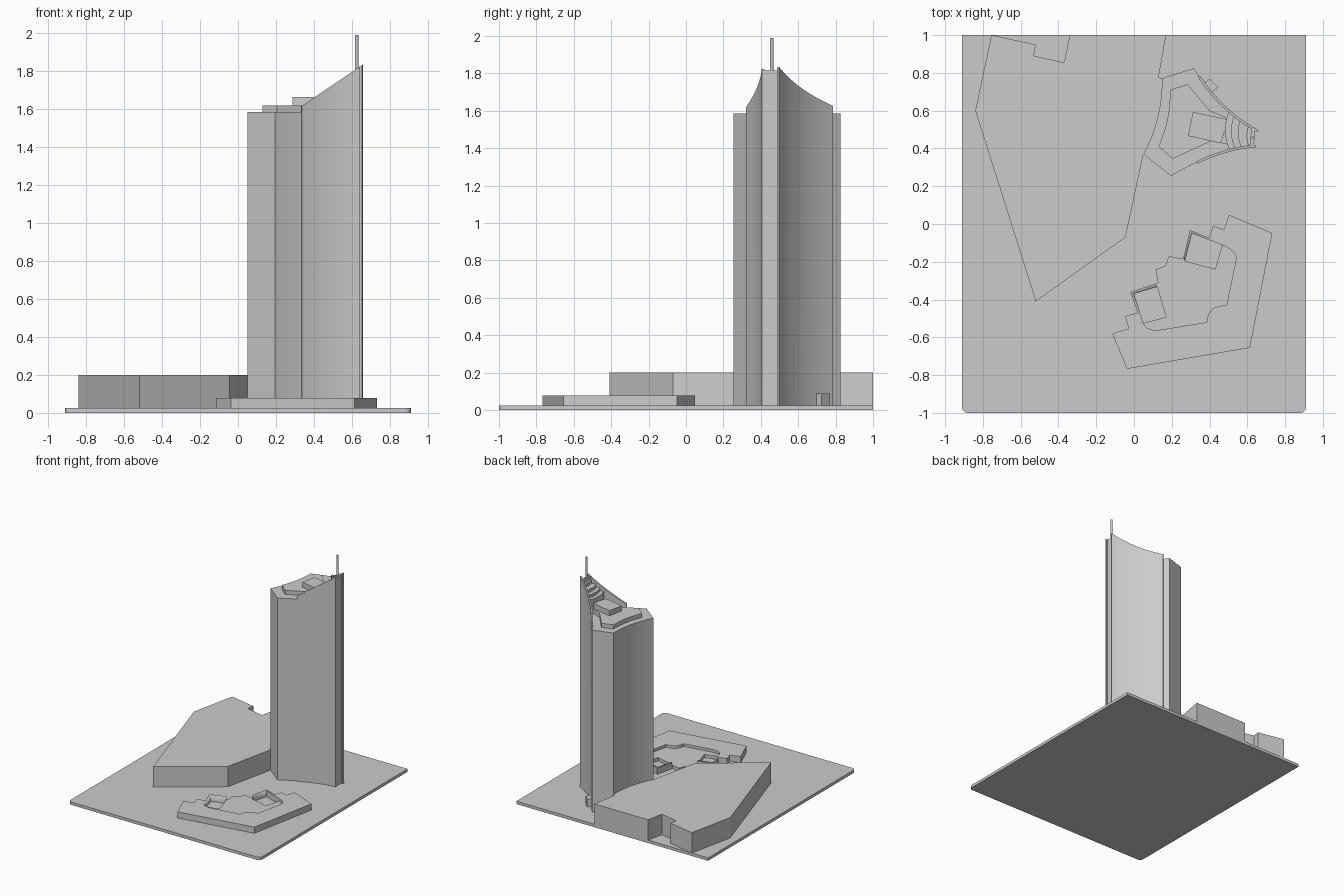
import bpy, bmesh, math
from mathutils import Vector

cube = bpy.data.objects.get("Cube")
if cube:
    bpy.data.objects.remove(cube, do_unlink=True)

GREY = bpy.data.materials.new("model_grey")
GREY.use_nodes = True
GREY.diffuse_color = (0.6, 0.6, 0.6, 1)
GREY.node_tree.nodes["Principled BSDF"].inputs["Base Color"].default_value = (0.6, 0.6, 0.6, 1)

GROUND = 0.025
ROOF = 1.585


def activate(ob):
    bpy.ops.object.select_all(action='DESELECT')
    ob.select_set(True)
    bpy.context.view_layer.objects.active = ob


def prism(name, outline, bottom, top):
    """Extrude a plan outline; top is a height or a function of x."""
    height = top if callable(top) else (lambda x: top)
    bm = bmesh.new()
    low = [bm.verts.new((p[0], p[1], bottom)) for p in outline]
    high = [bm.verts.new((p[0], p[1], height(p[0]))) for p in outline]
    bm.faces.new(low)
    bm.faces.new(high)
    for i in range(len(outline)):
        j = (i + 1) % len(outline)
        bm.faces.new((low[i], low[j], high[j], high[i]))
    bmesh.ops.recalc_face_normals(bm, faces=bm.faces)
    mesh = bpy.data.meshes.new(name)
    bm.to_mesh(mesh)
    bm.free()
    mesh.materials.append(GREY)
    ob = bpy.data.objects.new(name, mesh)
    bpy.context.collection.objects.link(ob)
    activate(ob)
    bpy.ops.object.shade_smooth_by_angle(angle=math.radians(25))
    return ob


def cut(target, cutter):
    mod = target.modifiers.new("cut", 'BOOLEAN')
    mod.operation = 'DIFFERENCE'
    mod.solver = 'EXACT'
    mod.object = cutter
    activate(target)
    bpy.ops.object.modifier_apply(modifier=mod.name)
    bpy.data.objects.remove(cutter, do_unlink=True)


def bezier(ctrl, start=0.0, end=1.0, n=16):
    a, b, c = (Vector(p) for p in ctrl)
    ts = [start + (end - start) * i / n for i in range(n + 1)]
    return [a * (1 - t) ** 2 + b * 2 * t * (1 - t) + c * t * t for t in ts]


def offset(path, d):
    """Shift a path sideways, positive to its left."""
    out = []
    for i, p in enumerate(path):
        t = (path[min(i + 1, len(path) - 1)] - path[max(i - 1, 0)]).normalized()
        out.append(p + Vector((-t.y, t.x)) * d)
    return out


# Base plate with rounded front corners
base = [(0.91, 1), (-0.91, 1)]
for cx, a0 in ((-0.88, 180), (0.88, 270)):
    for k in range(7):
        a = math.radians(a0 + 15 * k)
        base.append((cx + 0.03 * math.cos(a), -0.97 + 0.03 * math.sin(a)))
prism("base_plate", base, 0, GROUND)

# Large low block west of the tower
prism("west_block", [
    (-0.755, 1), (-0.84, 0.6), (-0.52, -0.41), (-0.045, -0.07), (0.05, 0.37),
    (0.2, 0.5), (0.2, 0.7), (0.148, 0.772), (0.13, 0.775), (0.17, 1), (-0.34, 1),
    (-0.37, 0.855), (-0.53, 0.89), (-0.52, 0.95)], 0.01, 0.2)

# Tower shaft with three concave sides
SOUTH = [(0.196, 0.254), (0.442, 0.398), (0.635, 0.412)]
NORTH = [(0.317, 0.825), (0.447, 0.607), (0.64, 0.5)]
WEST = [(0.148, 0.772), (0.151, 0.559), (0.05, 0.37)]
shaft = bezier(SOUTH) + bezier(NORTH)[::-1] + bezier(WEST)
prism("tower_shaft", shaft, 0.01, ROOF)


# Curved facade screens rising to the tip
def slope(x):
    return 1.62 + (x - 0.34) * 0.675


for name, ctrl, start, end, side in (("south_screen", SOUTH, 0.29, 1.02, -1),
                                     ("north_screen", NORTH, 0.1, 1.04, 1)):
    path = bezier(ctrl, start, end)
    outline = offset(path, 0.007 * side) + offset(path, -0.007 * side)[::-1]
    prism(name, outline, 0.01, slope)

# Roof storey and plant room
west_edge = bezier([(0.13, 0.41), (0.195, 0.56), (0.19, 0.71)], n=8)
prism("roof_storey", west_edge + [
    (0.285, 0.74), (0.4, 0.6), (0.5, 0.56), (0.5, 0.42), (0.41, 0.44), (0.205, 0.345)],
    ROOF - 0.01, 1.62)
prism("plant_room", [(0.312, 0.593), (0.286, 0.466), (0.46, 0.428), (0.5, 0.553)], 1.6, 1.665)

# Curved terraces stepping up to the tip, each with a bowed west edge
for i, (ts, tn, top) in enumerate(((0.68, 0.62, 1.705), (0.75, 0.7, 1.73),
                                   (0.83, 0.79, 1.755), (0.93, 0.91, 1.785))):
    s = bezier(SOUTH, ts, 1, 6)
    n = bezier(NORTH, tn, 1, 6)
    mid = (s[0] + n[0]) / 2 - Vector((0.045 - 0.008 * i, 0))
    bow = bezier([n[0], mid, s[0]], n=10)
    prism("terrace_%d" % (i + 1), s + n[::-1] + bow[1:-1], ROOF - 0.02, top)

# Tip wall between the screens
prism("tip_wall", [(0.615, 0.41), (0.635, 0.41), (0.64, 0.5), (0.62, 0.51)], 0.01, 1.815)

# Mast
bpy.ops.mesh.primitive_cylinder_add(vertices=16, radius=0.009, depth=0.3,
                                    location=(0.625, 0.458, 1.84))
mast = bpy.context.object
mast.name = "mast"
mast.data.materials.append(GREY)
bpy.ops.object.shade_smooth_by_angle(angle=math.radians(40))

# Small entrance box by the north side
prism("entrance_box", [(0.365, 0.735), (0.4, 0.77), (0.445, 0.725), (0.405, 0.688)], 0.01, 0.09)

# Low front building with a sunken roof and two courtyards
front = prism("front_building", [
    (-0.115, -0.58), (-0.037, -0.767), (0.614, -0.655), (0.732, -0.048), (0.503, 0.048),
    (0.476, -0.03), (0.418, -0.01), (0.397, -0.073), (0.296, -0.032), (0.26, -0.185),
    (0.185, -0.17), (0.165, -0.222), (0.116, -0.24), (0.127, -0.312), (-0.02, -0.36),
    (0.02, -0.47), (-0.048, -0.487), (-0.028, -0.553)], 0.01, 0.078)
bay = bezier([(0.385, -0.52), (0.39, -0.43), (0.49, -0.43)], n=8)
corner = bezier([(0.54, -0.19), (0.548, -0.145), (0.466, -0.111)], n=6)
heel = bezier([(0.05, -0.525), (0.07, -0.57), (0.14, -0.56)], n=6)
cut(front, prism("sunken_roof_cutter", heel + bay + corner + [
    (0.43, -0.238), (0.27, -0.196), (0.255, -0.15), (0.16, -0.1), (0.06, -0.22),
    (0.122, -0.333), (0.17, -0.492)], 0.055, 0.2))
for court in ([(0, -0.37), (0.122, -0.333), (0.17, -0.492), (0.05, -0.525)],
              [(0.307, -0.05), (0.466, -0.111), (0.43, -0.238), (0.27, -0.196)]):
    cut(front, prism("court_cutter", court, GROUND + 0.002, 0.2))
